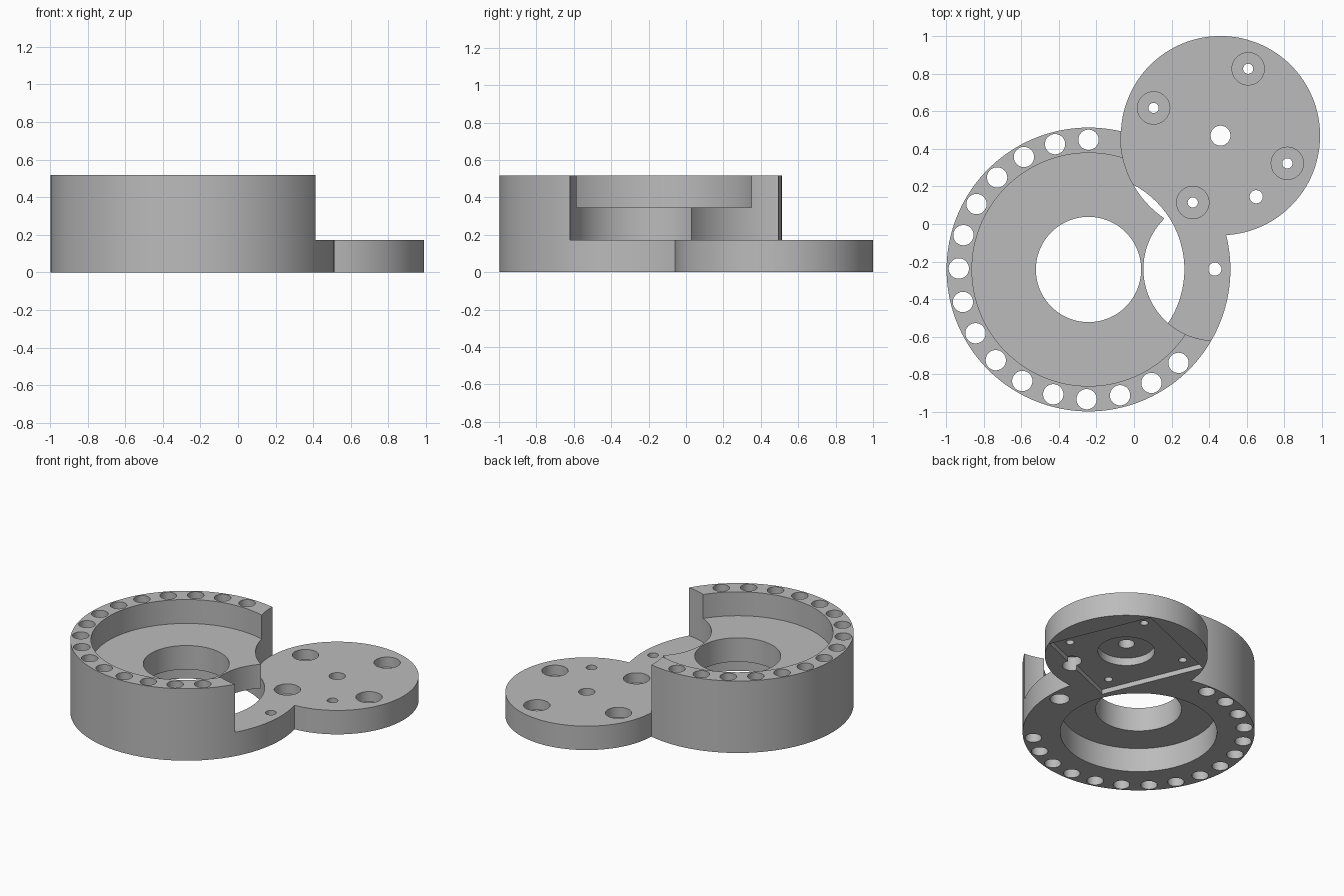
import bpy
import math

if "Cube" in bpy.data.objects:
    bpy.data.objects.remove(bpy.data.objects["Cube"], do_unlink=True)

# Main sizes
HOUSING = (-0.242, -0.242)
MOTOR = (0.46, 0.47)
PIVOT = (0.43, -0.24)
HEIGHT, FLANGE, FLOOR = 0.517, 0.172, 0.345
TILT = math.radians(22.5)
EPS = 0.05

grey = bpy.data.materials.new("plain_grey")
grey.use_nodes = True
colour = (0.5, 0.5, 0.5, 1)
grey.diffuse_color = colour
grey.node_tree.nodes["Principled BSDF"].inputs["Base Color"].default_value = colour


def cylinder(name, centre, radius, low, high, sides=128):
    bpy.ops.mesh.primitive_cylinder_add(
        vertices=sides, radius=radius, depth=high - low,
        location=(*centre, (low + high) / 2))
    obj = bpy.context.object
    obj.name = name
    return obj


def combine(target, tool, operation="DIFFERENCE"):
    """Apply a boolean to the target and discard the tool."""
    mod = target.modifiers.new("shape", "BOOLEAN")
    mod.operation, mod.solver, mod.object = operation, "EXACT", tool
    bpy.ops.object.select_all(action="DESELECT")
    target.select_set(True)
    bpy.context.view_layer.objects.active = target
    bpy.ops.object.modifier_apply(modifier=mod.name)
    bpy.data.objects.remove(tool, do_unlink=True)


def bore(centre, radius, low=-EPS, high=HEIGHT + EPS, sides=48):
    combine(body, cylinder("cutter", centre, radius, low, high, sides))


# Round housing with the low motor flange joined to its side
body = cylinder("ring_housing_with_flange", HOUSING, 0.755, 0, HEIGHT, 160)
bore(MOTOR, 0.532, FLANGE, sides=128)
bore(PIVOT, 0.38, FLANGE, sides=128)
combine(body, cylinder("flange", MOTOR, 0.53, 0, FLANGE), "UNION")

# Upper tray, lower recess and central opening
bore(HOUSING, 0.62, FLOOR, sides=128)
bore(HOUSING, 0.51, high=FLANGE + 0.001, sides=128)
bore(HOUSING, 0.28, sides=96)

# Ring of through holes along the rim
for i in range(16):
    a = math.radians(90 + 14.93 * i)
    bore((HOUSING[0] + 0.69 * math.cos(a), HOUSING[1] + 0.69 * math.sin(a)), 0.054)

# Square motor pocket and round pilot recess underneath the flange
bpy.ops.mesh.primitive_cube_add(size=1, location=(*MOTOR, 0), rotation=(0, 0, TILT))
pocket = bpy.context.object
pocket.scale = (0.74, 0.74, 0.07)
combine(body, pocket)
bore(MOTOR, 0.185, high=0.09, sides=64)
bore(MOTOR, 0.053)

# Four counterbored screw holes
for i in range(4):
    a = TILT + math.radians(45 + 90 * i)
    spot = (MOTOR[0] + 0.385 * math.cos(a), MOTOR[1] + 0.385 * math.sin(a))
    bore(spot, 0.027)
    bore(spot, 0.086, low=0.1)

# Pivot holes, widened from below
for spot in (PIVOT, (0.65, 0.145)):
    bore(spot, 0.035)
    bore(spot, 0.063, high=0.1)

body.data.materials.clear()
body.data.materials.append(grey)
bpy.ops.object.select_all(action="DESELECT")
body.select_set(True)
bpy.context.view_layer.objects.active = body
bpy.ops.object.shade_smooth_by_angle(angle=math.radians(30))
